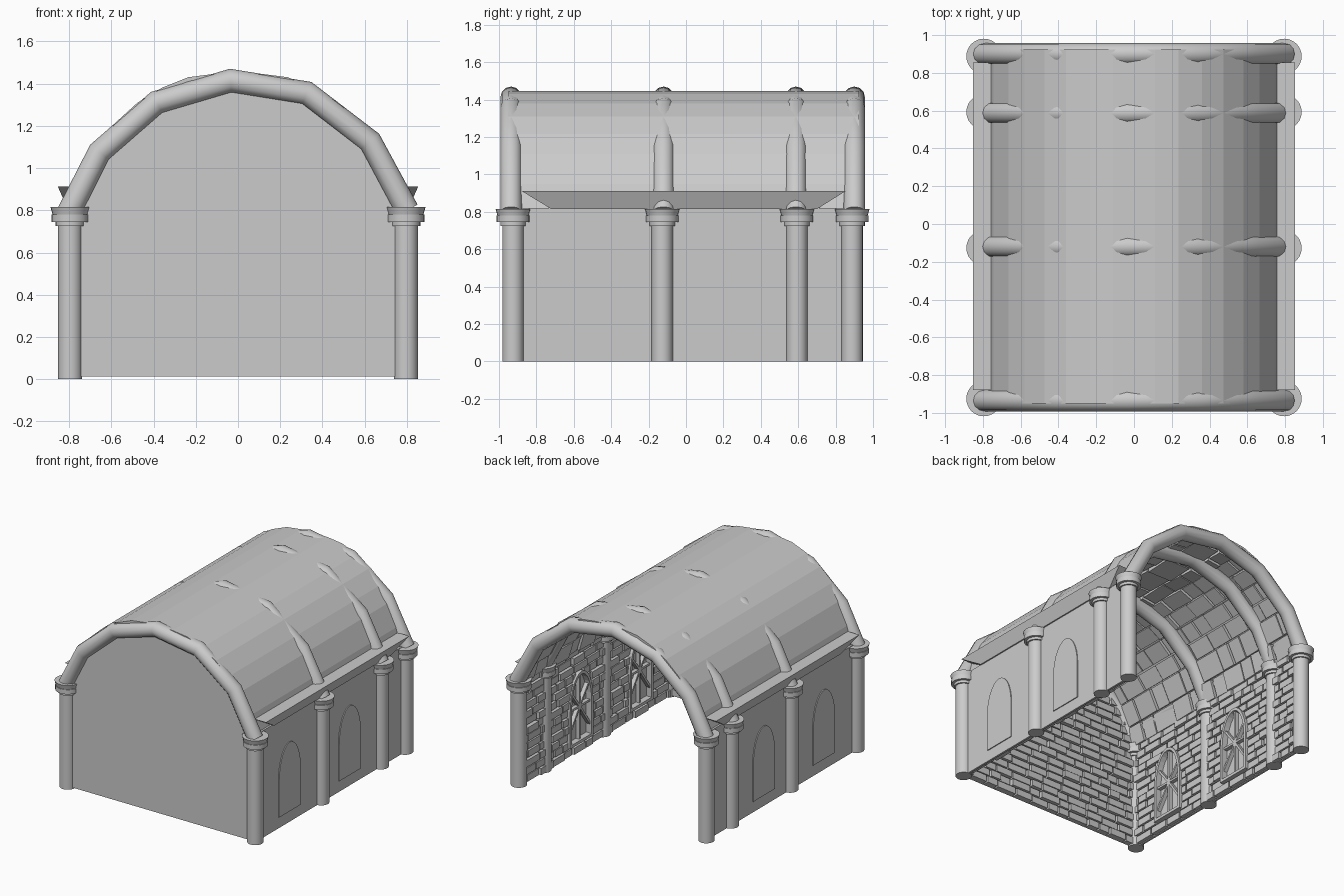
import bpy, bmesh, math, random
from mathutils import Matrix, Vector

if "Cube" in bpy.data.objects:
    bpy.data.objects.remove(bpy.data.objects["Cube"])

random.seed(4)
WALL = 0.80            # outer face of the side walls
FRONT, BACK = -0.95, 0.93
COLS = [-0.925, -0.127, 0.593, 0.888]
WINDOWS = [-0.522, 0.205]
HALF = [(0.79, 0.80), (0.745, 0.95), (0.665, 1.11), (0.58, 1.215),
        (0.475, 1.31), (0.36, 1.38), (0.235, 1.43), (0.11, 1.446)]
PROFILE = [(-x, z) for x, z in HALF] + HALF[::-1]


def finish(bm, name, smooth=False):
    bmesh.ops.recalc_face_normals(bm, faces=bm.faces)
    me = bpy.data.meshes.new(name)
    bm.to_mesh(me)
    bm.free()
    ob = bpy.data.objects.new(name, me)
    bpy.context.collection.objects.link(ob)
    if smooth:
        bpy.ops.object.select_all(action='DESELECT')
        ob.select_set(True)
        bpy.context.view_layer.objects.active = ob
        bpy.ops.object.shade_smooth_by_angle(angle=math.radians(35))
    return ob


def box(bm, lo, hi, mat=Matrix()):
    lo, hi = Vector(lo), Vector(hi)
    size = hi - lo
    m = mat @ Matrix.Translation((lo + hi) / 2) @ Matrix.Diagonal((*size, 1))
    return bmesh.ops.create_cube(bm, size=1, matrix=m)['verts']


def prism(bm, pts, offset):
    """Extrude a polygon of 3D points along an offset."""
    f = bm.faces.new([bm.verts.new(p) for p in pts])
    ext = bmesh.ops.extrude_face_region(bm, geom=[f], use_keep_orig=True)['geom']
    bmesh.ops.translate(bm, vec=offset, verts=[v for v in ext if isinstance(v, bmesh.types.BMVert)])


def roof_half_width(z):
    for (x0, z0), (x1, z1) in zip(HALF, HALF[1:]):
        if z0 <= z <= z1:
            return x0 + (x1 - x0) * (z - z0) / (z1 - z0)
    return 0.785 if z < 0.8 else 0


def window_half_width(z):
    if z < 0.075 or z > 0.615:
        return 0
    return 0.132 if z < 0.36 else 0.132 * math.sqrt(1 - ((z - 0.36) / 0.256) ** 2)


def window_outline(cy, x, grow=0.0):
    w, h = 0.132 + grow, 0.255 + grow
    arch = [(x, cy + w * math.cos(a), 0.36 + h * math.sin(a))
            for a in [math.pi * i / 14 for i in range(15)]]
    return [(x, cy + w, 0.085 - grow)] + arch + [(x, cy - w, 0.085 - grow)]


def brick_row(a, b, step):
    """Irregular brick spans filling a..b."""
    u = a - random.uniform(0, step * 0.8)
    while u < b:
        v = u + step * random.choice((0.65, 1.0, 1.15))
        s, e = max(u, a), min(v, b)
        if e - s > 0.025:
            yield s, e - 0.012
        u = v


ROW = 0.0625
# Side walls, window panels, interior bricks and window lattices
for side, label in ((1, "right"), (-1, "left")):
    flip = Matrix.Diagonal((side, 1, 1, 1))
    bm = bmesh.new()
    box(bm, (0.785, FRONT, 0), (WALL, BACK, 0.82))
    for cy in WINDOWS:
        prism(bm, window_outline(cy, WALL), (0.007, 0, 0))
    bm.transform(flip)
    finish(bm, label + "_wall")

    bm = bmesh.new()
    for r in range(13):
        z0 = r * ROW + 0.006
        w = window_half_width(z0 + ROW / 2)
        cuts = [FRONT + 0.03]
        for cy in WINDOWS:
            cuts += [cy - w, cy + w] if w else []
        cuts.append(BACK - 0.02)
        for a, b in zip(cuts[::2], cuts[1::2]):
            for s, e in brick_row(a, b, 0.145):
                box(bm, (0.765 - random.uniform(0, 0.018), s, z0), (0.79, e, z0 + ROW - 0.012))
    bm.transform(flip)
    finish(bm, label + "_wall_bricks")

    bm = bmesh.new()
    for cy in WINDOWS:
        outer, inner = window_outline(cy, 0.74, 0.008), window_outline(cy, 0.74, -0.014)
        n = len(outer)
        for i in range(n):
            j = (i + 1) % n
            prism(bm, [outer[i], outer[j], inner[j], inner[i]], (0.045, 0, 0))
        for ang, length in ((0, 0.125), (52, 0.19), (90, 0.25), (128, 0.19), (180, 0.125),
                            (235, 0.22), (270, 0.27), (305, 0.22)):
            m = Matrix.Translation((0, cy, 0.35)) @ Matrix.Rotation(math.radians(ang), 4, 'X')
            box(bm, (0.755, 0, -0.008), (0.787, length, 0.008), m)
    bm.transform(flip)
    finish(bm, label + "_window_lattices")

    # Cornice beam tapering downward
    bm = bmesh.new()
    lower = [(0.765, -0.72), (0.81, -0.72), (0.81, 0.70), (0.765, 0.70)]
    upper = [(0.715, -0.88), (0.853, -0.88), (0.853, 0.855), (0.715, 0.855)]
    lo = [bm.verts.new((x, y, 0.815)) for x, y in lower]
    up = [bm.verts.new((x, y, 0.912)) for x, y in upper]
    bm.faces.new(lo)
    bm.faces.new(up)
    for i in range(4):
        j = (i + 1) % 4
        bm.faces.new((lo[i], lo[j], up[j], up[i]))
    bm.transform(flip)
    finish(bm, label + "_cornice")

    # Columns with stepped capitals
    for k, y in enumerate(COLS):
        bm = bmesh.new()
        for z0, z1, r0, r1 in ((0, 0.73, 0.057, 0.057), (0.725, 0.745, 0.068, 0.068),
                               (0.745, 0.78, 0.088, 0.088), (0.78, 0.815, 0.083, 0.093)):
            bmesh.ops.create_cone(bm, cap_ends=True, segments=24, radius1=r0, radius2=r1, depth=z1 - z0,
                                  matrix=Matrix.Translation((side * 0.795, y, (z0 + z1) / 2)))
        finish(bm, f"{label}_column_{k + 1}", True)

# Front wall filling the vault end
bm = bmesh.new()
prism(bm, [(-0.79, -0.945, 0.012)] + [(x, -0.945, z - 0.01) for x, z in PROFILE] + [(0.79, -0.945, 0.012)],
      (0, 0.015, 0))
finish(bm, "front_wall")

bm = bmesh.new()
for r in range(22):
    z0 = r * ROW + 0.012
    w = min(0.765, roof_half_width(z0 + ROW) - 0.03)
    if w > 0.05:
        for s, e in brick_row(-w, w, 0.15):
            box(bm, (s, -0.935, z0), (e, -0.91 + random.uniform(0, 0.018), z0 + ROW - 0.012))
finish(bm, "front_wall_bricks")

# Faceted barrel roof
bm = bmesh.new()
rows = [[bm.verts.new((x, y, z)) for x, z in PROFILE] for y in (FRONT, 0.925)]
for i in range(len(PROFILE) - 1):
    bm.faces.new((rows[0][i], rows[0][i + 1], rows[1][i + 1], rows[1][i]))
roof = finish(bm, "barrel_roof")
if roof.data.polygons[7].normal.z < 0:
    roof.data.flip_normals()
mod = roof.modifiers.new("thickness", 'SOLIDIFY')
mod.thickness, mod.offset = 0.018, -1

# Stone blocks lining the vault
bm = bmesh.new()
for (x0, z0), (x1, z1) in zip(PROFILE, PROFILE[1:]):
    d = Vector((x1 - x0, 0, z1 - z0))
    m = Matrix.Translation(((x0 + x1) / 2, 0, (z0 + z1) / 2)) @ Matrix.Rotation(-math.atan2(d.z, d.x), 4, 'Y')
    h = d.length / 2 - 0.009
    for s, e in brick_row(FRONT + 0.03, 0.90, 0.19):
        vs = box(bm, (-h, s, -0.038 - random.uniform(0, 0.02)), (h, e, -0.012), m)
        tilt = Matrix.Rotation(random.uniform(-0.06, 0.06), 4, d.normalized())
        c = sum((v.co for v in vs), Vector()) / 8
        bmesh.ops.rotate(bm, cent=c, matrix=tilt, verts=vs)
finish(bm, "vault_blocks")

# Rib arches spanning each pair of columns
RIB = [(-0.80, 0.79), (-0.655, 1.075), (-0.385, 1.31), (-0.035, 1.413),
       (0.325, 1.355), (0.625, 1.125), (0.80, 0.80)]
for k, y in enumerate([-0.935, -0.12, 0.588, 0.9]):
    cu = bpy.data.curves.new("rib_arch", 'CURVE')
    cu.dimensions = '3D'
    cu.bevel_depth, cu.bevel_resolution, cu.use_fill_caps = 0.057, 4, True
    sp = cu.splines.new('POLY')
    sp.points.add(len(RIB) - 1)
    for p, (x, z) in zip(sp.points, RIB):
        p.co = (x, y, z, 1)
    ob = bpy.data.objects.new(f"rib_arch_{k + 1}", cu)
    bpy.context.collection.objects.link(ob)
    bpy.ops.object.select_all(action='DESELECT')
    ob.select_set(True)
    bpy.context.view_layer.objects.active = ob
    bpy.ops.object.convert(target='MESH')
    bpy.ops.object.shade_smooth_by_angle(angle=math.radians(40))
